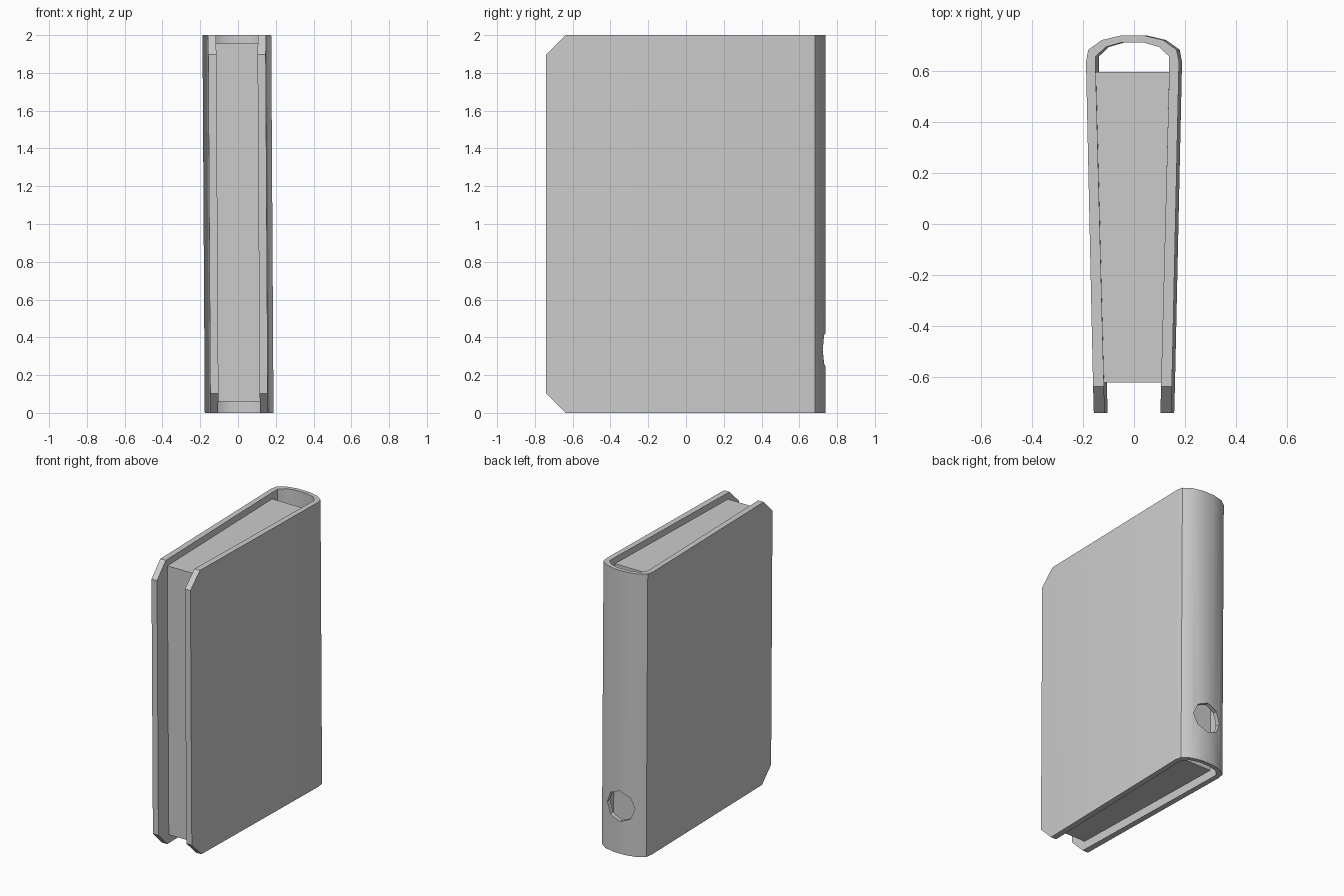
import bpy, bmesh, math
from mathutils import Vector

if "Cube" in bpy.data.objects:
    bpy.data.objects.remove(bpy.data.objects["Cube"])


def prism(name, outline, z0, z1):
    """Extrude an (x, y) outline from z0 to z1."""
    bm = bmesh.new()
    face = bm.faces.new([bm.verts.new((x, y, z0)) for x, y in outline])
    ext = bmesh.ops.extrude_face_region(bm, geom=[face])["geom"]
    verts = [g for g in ext if isinstance(g, bmesh.types.BMVert)]
    bmesh.ops.translate(bm, vec=(0, 0, z1 - z0), verts=verts)
    bmesh.ops.recalc_face_normals(bm, faces=bm.faces)
    return name, bm


def finish(name, bm):
    bmesh.ops.recalc_face_normals(bm, faces=bm.faces)
    mesh = bpy.data.meshes.new(name)
    bm.to_mesh(mesh)
    bm.free()
    obj = bpy.data.objects.new(name, mesh)
    bpy.context.collection.objects.link(obj)
    return obj


def lean(bm):
    """The whole binder leans very slightly sideways."""
    for v in bm.verts:
        v.co.x -= 0.006 * (v.co.z - 1)


def mirrored(half):
    return half + [(-x, y) for x, y in reversed(half)]


# Cover: a U-shaped profile with a rounded spine
outer = mirrored([(0.152, -0.74), (0.182, 0.635), (0.173, 0.682),
                  (0.12, 0.72), (0.045, 0.738)])
inner = mirrored([(0.109, -0.74), (0.144, 0.6), (0.144, 0.655),
                  (0.105, 0.693), (0.045, 0.71)])
name, bm = prism("cover", outer + inner[::-1], 0, 2)

# Clipped corners on the free edges
for z, s in ((0.0, -1), (2.0, 1)):
    cut = bmesh.ops.bisect_plane(
        bm, geom=bm.verts[:] + bm.edges[:] + bm.faces[:],
        plane_co=(0, -0.637, z), plane_no=Vector((0, -1, s)).normalized(),
        clear_outer=True)["geom_cut"]
    bmesh.ops.holes_fill(
        bm, edges=[e for e in cut if isinstance(e, bmesh.types.BMEdge)])
lean(bm)
cover = finish(name, bm)

# Octagonal finger hole through the spine
bpy.ops.mesh.primitive_cylinder_add(vertices=8, radius=0.108, depth=0.13,
                                    location=(0, 0.71, 0.335),
                                    rotation=(math.pi / 2, 0, 0))
cutter = bpy.context.object
cutter.name = "finger_hole_cutter"
cutter.hide_render = True
cutter.hide_viewport = False
cutter.display_type = 'WIRE'
hole = cover.modifiers.new("finger_hole", 'BOOLEAN')
hole.operation = 'DIFFERENCE'
hole.solver = 'EXACT'
hole.object = cutter
bpy.context.view_layer.objects.active = cover
bpy.ops.object.modifier_apply(modifier=hole.name)
bpy.data.objects.remove(cutter)

# Smooth spine, crisp board edges
bpy.ops.object.select_all(action='DESELECT')
cover.select_set(True)
bpy.ops.object.shade_smooth_by_angle(angle=math.radians(30))

# Paper block filling the space between the boards
name, bm = prism("pages", mirrored([(0.112, -0.62), (0.1435, 0.595)]), 0.06, 1.955)
lean(bm)
finish(name, bm)
